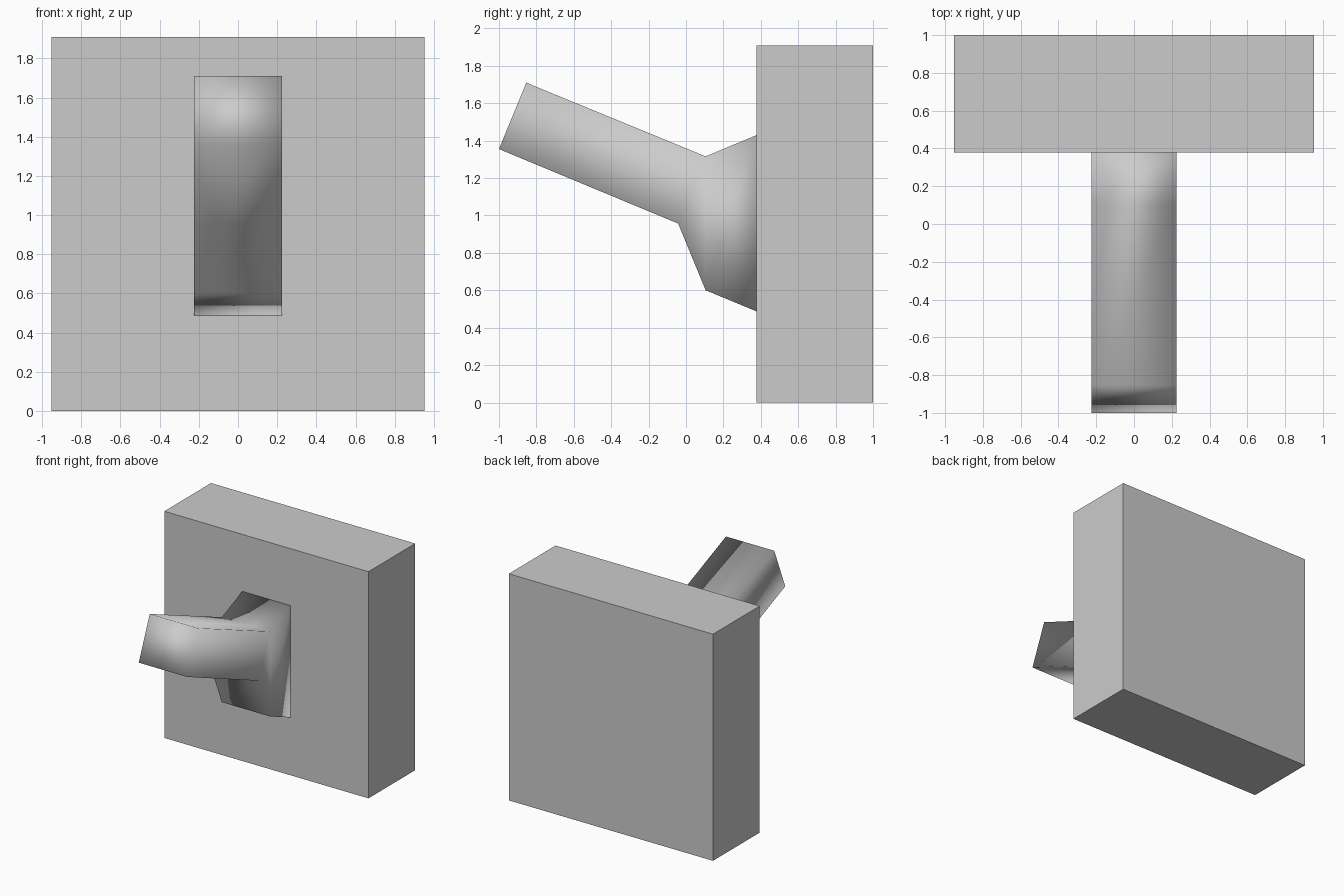
import bpy, bmesh

if "Cube" in bpy.data.objects:
    bpy.data.objects.remove(bpy.data.objects["Cube"])


def make_object(name, bm, smooth=False):
    bmesh.ops.recalc_face_normals(bm, faces=bm.faces)
    for f in bm.faces:
        f.smooth = smooth
    mesh = bpy.data.meshes.new(name)
    bm.to_mesh(mesh)
    bm.free()
    obj = bpy.data.objects.new(name, mesh)
    bpy.context.collection.objects.link(obj)
    return obj


# Upright wall slab
bm = bmesh.new()
bmesh.ops.create_cube(bm, size=1)
bmesh.ops.scale(bm, vec=(1.904, 0.622, 1.91), verts=bm.verts)
bmesh.ops.translate(bm, vec=(0, 0.689, 0.955), verts=bm.verts)
make_object("wall_slab", bm)

# Angled peg with flared mount: side profile (y, z) swept across x
HALF = 0.225
profile = [(-1.0, 1.355), (-0.854, 1.71), (0.105, 1.316), (0.378, 1.43),
           (0.378, 0.487), (0.105, 0.60), (-0.042, 0.957)]
side_faces = [(0, 1, 2, 6), (6, 2, 5), (5, 2, 3, 4)]

bm = bmesh.new()
left, right = [[bm.verts.new((x, y, z)) for y, z in profile]
               for x in (-HALF, HALF)]
for i in range(len(profile)):
    j = (i + 1) % len(profile)
    bm.faces.new((left[i], left[j], right[j], right[i]))
for ring in (left, right):
    for idx in side_faces:
        bm.faces.new([ring[i] for i in idx])
make_object("angled_peg", bm, smooth=True)
